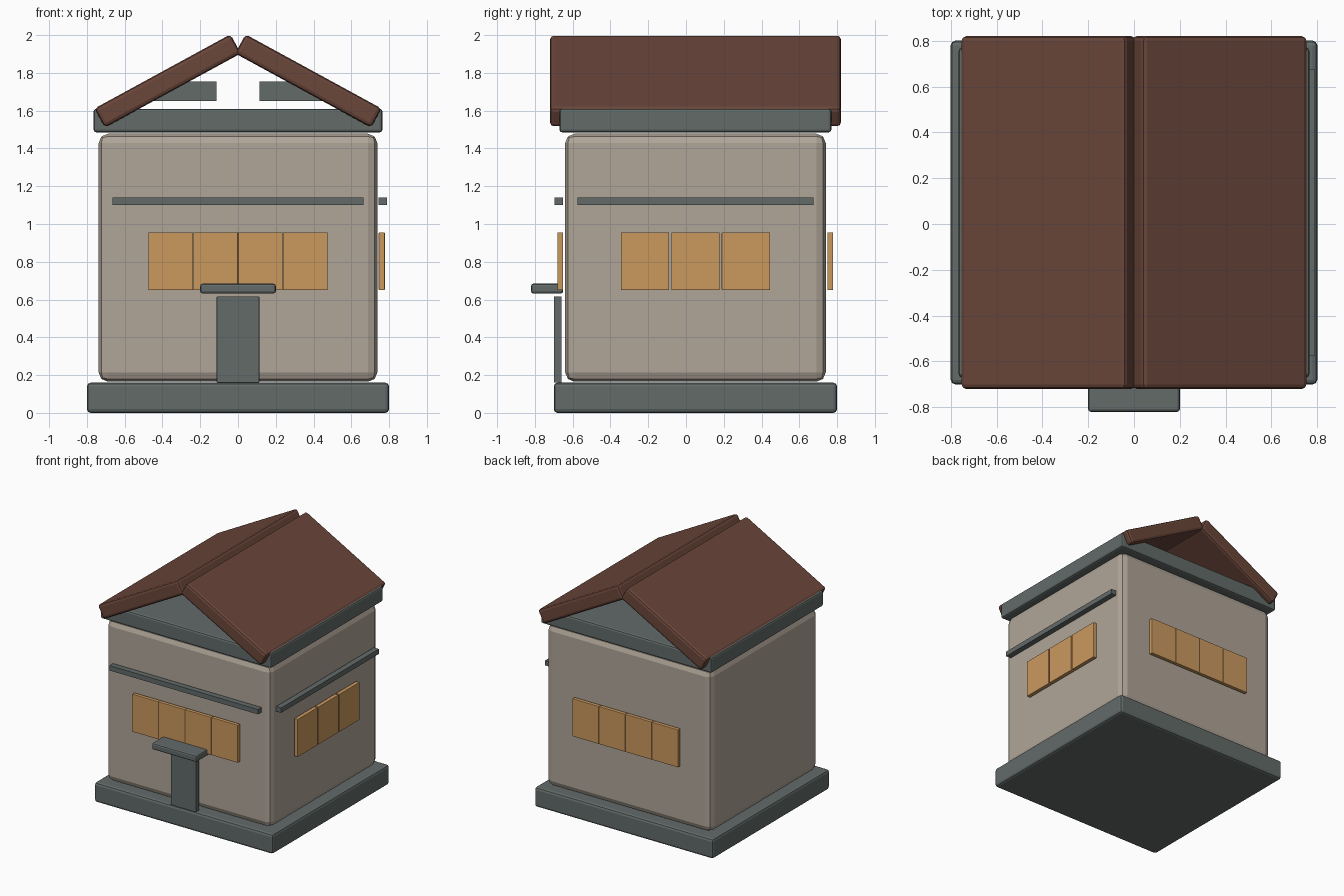
import bpy, math

cube = bpy.data.objects.get("Cube")
if cube:
    bpy.data.objects.remove(cube, do_unlink=True)


def material(name, rgb):
    m = bpy.data.materials.new(name)
    m.use_nodes = True
    m.diffuse_color = (*rgb, 1)
    bsdf = m.node_tree.nodes["Principled BSDF"]
    bsdf.inputs["Base Color"].default_value = (*rgb, 1)
    bsdf.inputs["Roughness"].default_value = 0.8
    return m


PLASTER = material("beige plaster", (0.434, 0.376, 0.314))
SLATE = material("slate grey", (0.122, 0.147, 0.141))
ROOF = material("brown roof", (0.144, 0.061, 0.042))
GLOW = material("amber window", (0.597, 0.319, 0.114))


def box(name, mat, x, y, z, bevel=0.0, tilt=0.0):
    """Box from (low, high) ranges, with an optional rounded edge and tilt about y."""
    spans = (x, y, z)
    bpy.ops.mesh.primitive_cube_add(size=1, location=[(a + b) / 2 for a, b in spans])
    ob = bpy.context.object
    ob.name = name
    ob.scale = [b - a for a, b in spans]
    bpy.ops.object.transform_apply(location=False, rotation=False, scale=True)
    ob.rotation_euler.y = tilt
    ob.data.materials.append(mat)
    if bevel:
        mod = ob.modifiers.new("rounded edges", 'BEVEL')
        mod.width = bevel
        mod.segments = 2
    return ob


MID_Y = 0.05  # the house sits slightly behind the centre because of the canopy

# Main masses
box("foundation", SLATE, (-0.8, 0.8), (-0.7, 0.8), (0, 0.16), 0.02)
box("walls", PLASTER, (-0.738, 0.738), (-0.64, 0.74), (0.165, 1.478), 0.05)
box("cornice", SLATE, (-0.765, 0.765), (-0.67, 0.77), (1.485, 1.61), 0.015)

# Roof slopes, meeting in a shallow groove at the ridge
SLOPE, LENGTH, THICK = math.radians(28.6), 0.82, 0.115
c, s = math.cos(SLOPE), math.sin(SLOPE)
mid_x = -0.015 + (LENGTH * c + THICK * s) / 2
mid_z = 1.903 + (THICK * c - LENGTH * s) / 2
for side, label in ((-1, "right"), (1, "left")):
    cx = side * mid_x
    box(f"roof_slope_{label}", ROOF, (cx - LENGTH / 2, cx + LENGTH / 2),
        (-0.72, 0.82), (mid_z - THICK / 2, mid_z + THICK / 2), 0.02, side * SLOPE)
    # Attic beam hidden under the slope
    box(f"attic_beam_{label}", SLATE, sorted((side * 0.115, side * 0.46)),
        (MID_Y - 0.08, MID_Y + 0.08), (1.65, 1.755))

# Front and back window rows
for face, depth in (("front", (-0.68, -0.65)), ("back", (0.748, 0.778))):
    for i in range(4):
        x = (i - 1.5) * 0.237
        box(f"{face}_window_{i + 1}", GLOW, (x - 0.118, x + 0.118), depth,
            (0.65, 0.955), 0.003)

# Side window row
for i in range(3):
    y = MID_Y + (i - 1) * 0.267
    box(f"side_window_{i + 1}", GLOW, (0.745, 0.777), (y - 0.128, y + 0.128),
        (0.65, 0.955), 0.003)

# Trim rails above the windows
box("front_rail", SLATE, (-0.665, 0.665), (-0.695, -0.65), (1.1, 1.14))
box("side_rail", SLATE, (0.745, 0.79), (-0.575, 0.675), (1.1, 1.14))

# Entrance
box("door", SLATE, (-0.113, 0.113), (-0.7, -0.658), (0.16, 0.617), 0.004)
box("door_canopy", SLATE, (-0.2, 0.2), (-0.82, -0.65), (0.632, 0.684), 0.012)
